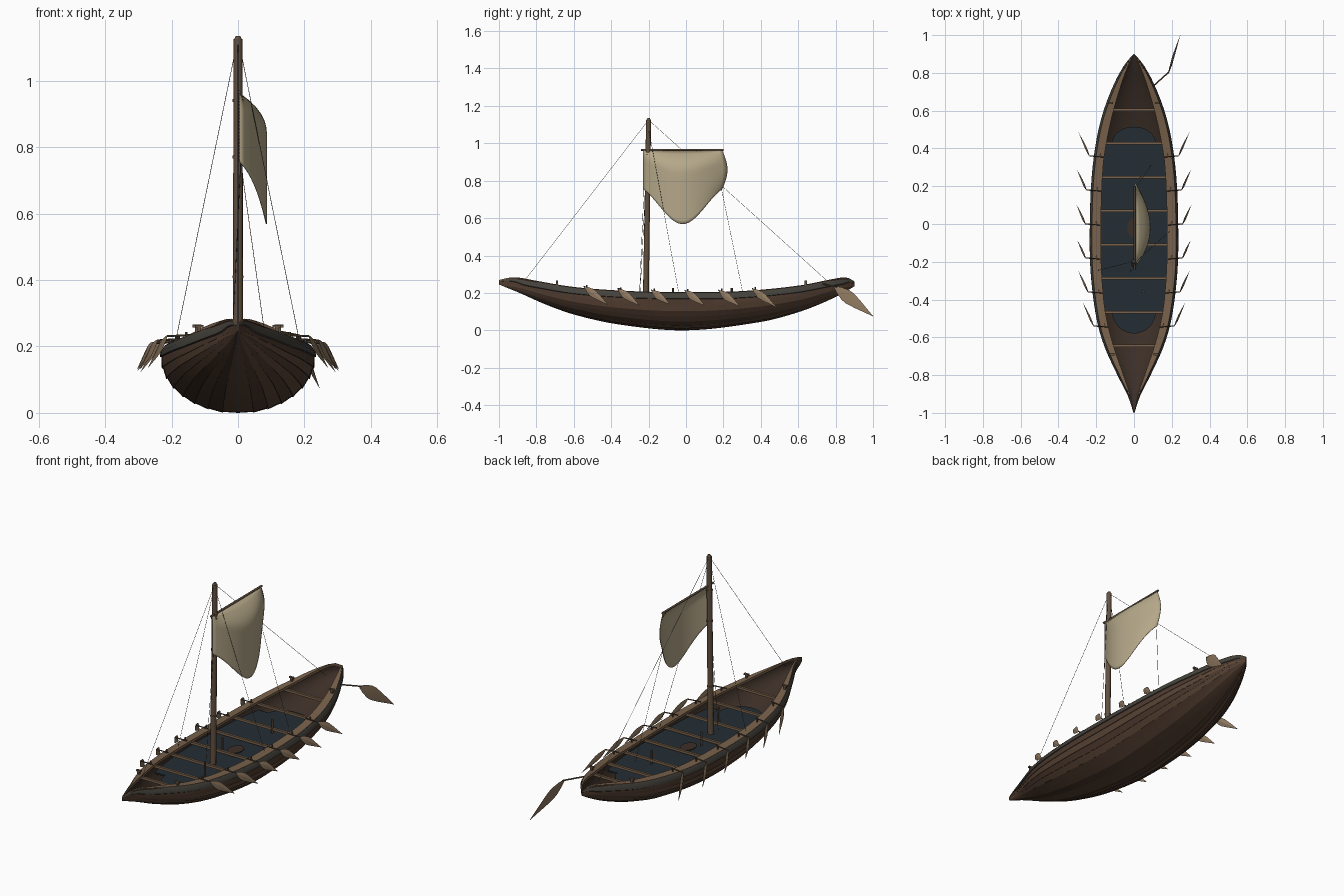
import bpy, bmesh, math
from mathutils import Vector as V

if "Cube" in bpy.data.objects:
    bpy.data.objects.remove(bpy.data.objects["Cube"])


def mat(name, c):
    m = bpy.data.materials.new(name)
    m.diffuse_color = (*c, 1)
    m.use_nodes = True
    m.node_tree.nodes["Principled BSDF"].inputs["Base Color"].default_value = m.diffuse_color
    return m


DARK = mat("dark_wood", (0.075, 0.042, 0.027))
MID = mat("mid_wood", (0.105, 0.06, 0.037))
INNER = mat("inner_wood", (0.045, 0.028, 0.02))
TAN = mat("tan_wood", (0.19, 0.12, 0.07))
SPAR = mat("spar_wood", (0.12, 0.08, 0.05))
GREY = mat("grey_band", (0.06, 0.055, 0.045))
FLOOR = mat("floor_slate", (0.017, 0.026, 0.034))
BLADE = mat("oar_wood", (0.26, 0.18, 0.11))
CLOTH = mat("cloth", (0.46, 0.39, 0.25))
ROPE = mat("rope", (0.05, 0.04, 0.03))


def curve(pts):
    """Smooth interpolation through (y, value) points."""
    def f(y):
        y = min(max(y, pts[0][0]), pts[-1][0])
        i = 0
        while i < len(pts) - 2 and y > pts[i + 1][0]:
            i += 1
        def slope(j):
            a, b = pts[max(j - 1, 0)], pts[min(j + 1, len(pts) - 1)]
            return (b[1] - a[1]) / (b[0] - a[0])
        (y0, a), (y1, b) = pts[i], pts[i + 1]
        h = y1 - y0
        t = (y - y0) / h
        return ((2*t**3 - 3*t*t + 1)*a + (t**3 - 2*t*t + t)*h*slope(i)
                + (3*t*t - 2*t**3)*b + (t**3 - t*t)*h*slope(i + 1))
    return f


beam = curve([(-1, .002), (-.9, .034), (-.8, .084), (-.65, .152), (-.5, .195), (-.25, .226), (0, .23),
              (.25, .22), (.45, .194), (.6, .157), (.75, .098), (.85, .042), (.9, .002)])
keel = curve([(-1, .245), (-.89, .2), (-.75, .138), (-.59, .082), (-.35, .03), (0, 0),
              (.4, .045), (.61, .1), (.75, .155), (.84, .2), (.9, .235)])
sheer = curve([(-1, .262), (-.95, .274), (-.9, .276), (-.8, .258), (-.6, .225), (-.3, .203), (0, .197),
               (.3, .203), (.6, .232), (.8, .27), (.86, .276), (.9, .255)])


def grid(name, rows, m, closed=False, caps=False, angle=35, mats=None):
    bm = bmesh.new()
    vs = [[bm.verts.new(p) for p in r] for r in rows]
    n = len(rows[0])
    for a, b in zip(vs, vs[1:]):
        for j in range(n if closed else n - 1):
            k = (j + 1) % n
            f = bm.faces.new((a[j], a[k], b[k], b[j]))
            if mats:
                f.material_index = mats(j)
    if caps:
        bm.faces.new(vs[0])
        bm.faces.new(vs[-1])
    bmesh.ops.recalc_face_normals(bm, faces=bm.faces)
    me = bpy.data.meshes.new(name)
    bm.to_mesh(me)
    bm.free()
    for x in (m if isinstance(m, list) else [m]):
        me.materials.append(x)
    ob = bpy.data.objects.new(name, me)
    bpy.context.collection.objects.link(ob)
    bpy.ops.object.select_all(action='DESELECT')
    ob.select_set(True)
    bpy.context.view_layer.objects.active = ob
    bpy.ops.object.shade_smooth_by_angle(angle=math.radians(angle))
    return ob


def rod(name, pts, r, m, sides=8, r2=None):
    """Round bar through points."""
    pts = [V(p) for p in pts]
    rows = []
    for i, p in enumerate(pts):
        d = (pts[min(i + 1, len(pts) - 1)] - pts[max(i - 1, 0)]).normalized()
        a = d.orthogonal().normalized()
        b = d.cross(a)
        q = r + ((r2 or r) - r) * i / (len(pts) - 1)
        rows.append([p + a*q*math.cos(2*math.pi*k/sides) + b*q*math.sin(2*math.pi*k/sides)
                     for k in range(sides)])
    return grid(name, rows, m, True, True, 50)


# Hull: lapped planks outside, smooth skin inside
S = 8
ys = [-1 + 1.9 * i / 60 for i in range(61)]


def section(y):
    b, k, s = beam(y), keel(y), sheer(y)
    h = max(s - .03 - k, .004)
    half = []
    for i in range(S):
        for t, o in ((i / S, 1.014 if i else 1), ((i + 1) / S, .998)):
            a = t * math.pi / 2
            half.append((b*o*math.sin(a), k + h*(1 - math.cos(a)*(o if i else 1))))
    half.append((b * .94, s))
    half.append((b * .86, s))
    for i in range(S, -1, -1):
        a = i / S * math.pi / 2
        half.append((b*.93*math.sin(a), k + .012*min(1, h/.05) + h*.95*(1 - math.cos(a))))
    full = half + [(-x, z) for x, z in reversed(half[1:-1])]
    return [V((x, y, max(z, 0))) for x, z in full]


n_sec = len(section(0))


def plank_colour(j):
    k = min(j, n_sec - 1 - j)
    return 2 if k > 2*S else 1 if k in (0, 4, 8, 12) else 0


grid("hull", [section(y) for y in ys], [DARK, MID, INNER], True, True, 25, plank_colour)

# Grey wale band and tan rail along each sheer
for sg, side in ((1, "right"), (-1, "left")):
    wale, rail = [], []
    for y in ys:
        b, s = beam(y), sheer(y)
        e = min(1, b / .05)
        wale.append([V((sg*x, y, z)) for x, z in (
            (b*.98, s - .032*e), (b + .004*e, s - .028*e), (b + .003*e, s - .014*e),
            (b - .008*e, s + .002), (b*.93, s))])
        w = b * (.76 - .14 * min(1, max(0, abs(y + .05) - .4) / .5))
        rail.append([V((sg*x, y, z)) for x, z in (
            (b - .009*e, s - .006), (b - .009*e, s + .004), (w, s + .007), (w, s - .007))])
    grid("wale_" + side, wale, GREY, True, True)
    grid("rail_" + side, rail, TAN, True, True)

# Raised floor reaching the hull sides, with narrower rounded ends
Z = .15
rows = []
for i in range(25):
    y = -.465 + .895 * i / 24
    c = 1 - (Z - keel(y) - .012) / ((sheer(y) - .03 - keel(y)) * .95)
    rows.append((y, beam(y) * .95 * math.sin(math.acos(max(0, min(1, c))))))
arc = [(math.sin(a), math.cos(a)) for a in (math.pi / 2 * k / 8 for k in range(9))]
front = [(-.465 - .115*s, max(.115*c, .002)) for s, c in reversed(arc)]
back = [(.43 + .085*s, max(.115*c, .002)) for s, c in arc]
rows = front + rows + back
grid("floor", [[V((-w, y, Z)), V((w, y, Z)), V((w, y, Z - .008)), V((-w, y, Z - .008))] for y, w in rows],
     FLOOR, True, True)


def box(name, c, size, m):
    x, y, z = (v / 2 for v in size)
    c = V(c)
    return grid(name, [[c + V((a*x, b*y, e*z)) for a, b in ((-1, -1), (1, -1), (1, 1), (-1, 1))]
                       for e in (-1, 1)], m, True, True)


# Thwarts
for i in range(8):
    y = -.645 + i * .1786
    box("thwart", (0, y, sheer(y) - .028), (beam(y) * 1.8, .013, .013), TAN)

# Mast with step, bands and cap
TOP = V((0, -.2, 1.125))
FOOT = V((0, -.216, .09))
rod("mast", [FOOT, FOOT.lerp(TOP, .5), TOP], .016, SPAR, 10, .0135)
rod("mast_cap", [TOP, TOP + V((0, 0, .01))], .012, SPAR, 10, .006)
for z in (.41, .77, .94):
    y = FOOT.lerp(TOP, (z - .09) / 1.035).y
    rod("mast_band", [(0, y, z - .004), (0, y, z + .004)], .017, SPAR, 10)
disc = rod("floor_hatch", [(0, 0, Z - .002), (0, 0, Z + .004)], .036, INNER, 20)
disc.scale.y = 1.4
disc.location.y = -.02

# Yard and billowing sail
rod("yard", [(.004, -.24, .965), (.004, .2, .965)], .0055, SPAR)
rows = []
for i in range(25):
    u = -1 + i / 12
    arch = .5 * math.sin(math.pi / 2 * (1 - abs(u))) + .25 * (1 + math.cos(math.pi * u))
    arch = arch if abs(u) > .2 else 1 - .07 * (u / .2) ** 2
    zb = .755 - .187 * arch
    r = []
    for j in range(21):
        v = j / 20
        y = -.018 + .212 * u + max(u, 0) ** 2 * .028 * math.sin(math.pi * v)
        x = .006 + .081 * (1 - u * u) * (1 - (1 - min(v * 3.2, 1)) ** 2.2)
        r.append(V((x, y, .962 + (zb - .962) * v)))
    rows.append(r)
sail = grid("sail", rows, CLOTH, angle=60)
sail.modifiers.new("thickness", 'SOLIDIFY').thickness = .003

# Standing rigging and sheets
for name, a, b in (("forestay", TOP, (0, -.86, .27)), ("backstay", TOP, (0, .76, .26)),
                   ("shroud_left", (-.01, -.2, 1.08), (-.19, -.245, .205)),
                   ("shroud_right", (.01, -.2, 1.08), (.187, -.04, .205)),
                   ("sheet_aft", (.008, .19, .755), (.09, .31, .17)),
                   ("sheet_fore", (.008, -.225, .755), (-.02, -.25, .16))):
    rod(name, [a, b], .0009, ROPE, 5)


def leaf(name, root, tip, w):
    """Pointed blade with a diamond section, broad side facing x."""
    root, tip = V(root), V(tip)
    d = tip - root
    side = d.cross(V((1, 0, 0))).normalized()
    nor = d.cross(side).normalized()
    rows = []
    for t, f in ((0, .15), (.12, .6), (.28, .97), (.4, 1), (.6, .72), (.8, .36), (1, .03)):
        p = root + d * t
        rows.append([p + side*w*f, p + nor*.005*f, p - side*w*f, p - nor*.005*f])
    return grid(name, rows, BLADE, True, True, 20)


# Oars with rowlocks, six a side
for sg in (1, -1):
    for i, ln in enumerate((1.05, .95, .8, .85, .92, 1.05)):
        y = -.54 + i * .18
        b, s = beam(y), sheer(y)
        ox = sg * (b + .026)
        rod("oar_shaft", [(sg*(b - .05), y - .005, s + .016), (ox, y, s + .012)], .003, SPAR, 6)
        leaf("oar_blade", (ox, y - .002, s + .013),
             (ox + sg*.056*ln, y + .118*ln, s + .013 - .092*ln), .02)
        rod("rowlock_pin", [(sg*(b - .03), y + .01, s), (sg*(b - .03), y + .01, s + .024)], .004, SPAR, 6)

# Steering oar over the stern quarter
rod("steering_shaft", [(.085, .715, .252), (.185, .805, .232)], .004, SPAR, 6)
leaf("steering_blade", (.18, .795, .233), (.245, 1, .075), .034)

# Mooring bitts on the rail and small posts on the floor
for y in (-.69, .64):
    for sg in (1, -1):
        x, s = sg * beam(y) * .86, sheer(y)
        box("bitt_post", (x, y, s + .012), (.012, .012, .03), SPAR)
        box("bitt_head", (x, y, s + .023), (.026, .012, .008), SPAR)
for x, y in ((.035, .245), (-.045, -.07), (.05, -.357)):
    rod("floor_post", [(x, y, Z - .002), (x, y, .225)], .006, SPAR, 6)
